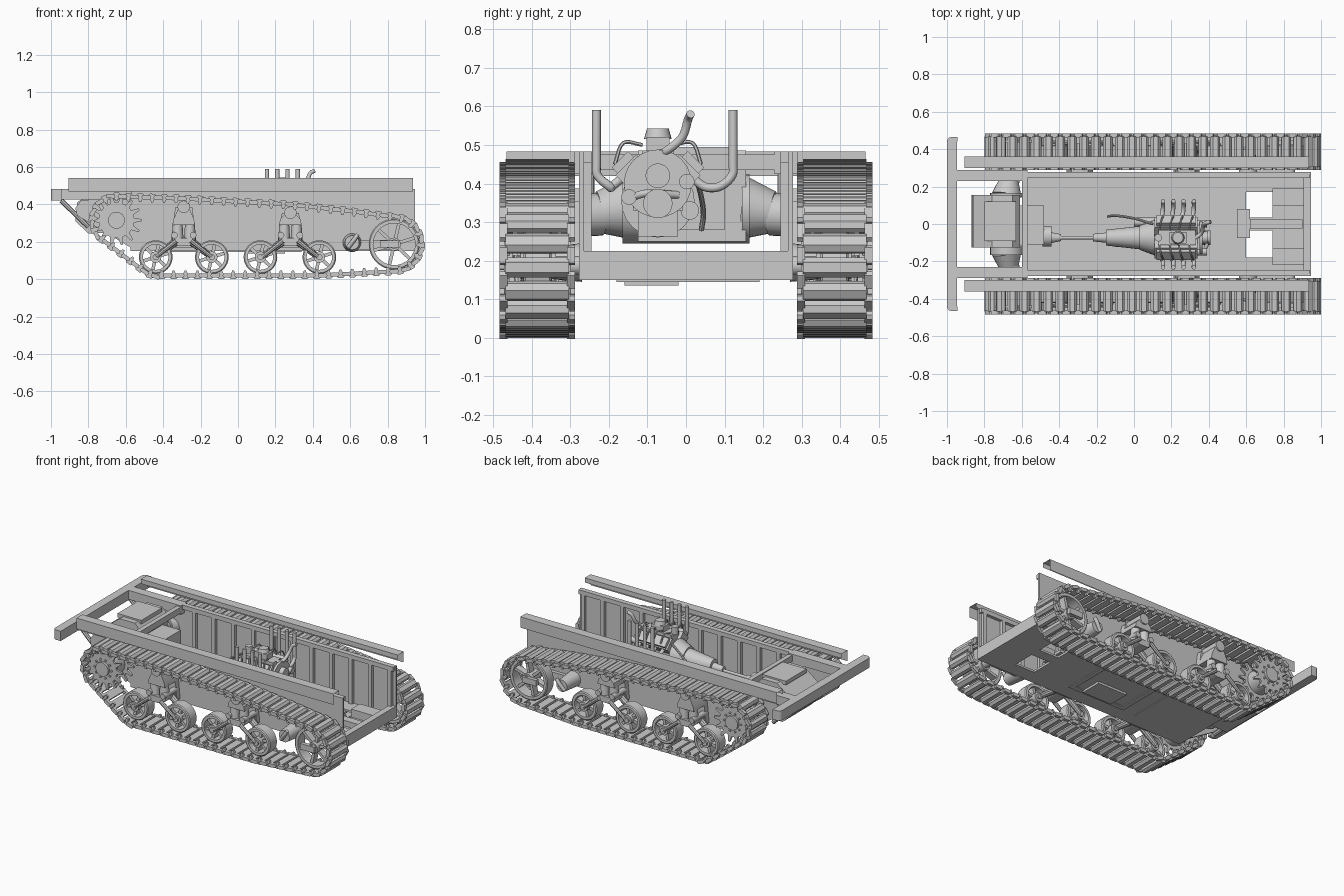
import bpy, bmesh, math
from mathutils import Vector, Matrix, geometry

def make(name, build, mirror=False):
    bm = bmesh.new()
    build(bm)
    bmesh.ops.recalc_face_normals(bm, faces=bm.faces)
    for f in bm.faces: f.smooth = True
    for e in bm.edges: e.smooth = e.calc_face_angle(0) < 0.6
    me = bpy.data.meshes.new(name)
    bm.to_mesh(me); bm.free()
    ob = bpy.data.objects.new(name, me)
    bpy.context.collection.objects.link(ob)
    if mirror:
        m = ob.modifiers.new("mirror", 'MIRROR')
        m.use_axis, m.use_mirror_merge = (False, True, False), False

def box(bm, x0, x1, y0, y1, z0, z1, rot=Matrix.Identity(4)):
    m = Matrix.Translation(((x0+x1)/2, (y0+y1)/2, (z0+z1)/2))
    bmesh.ops.create_cube(bm, size=1, matrix=m @ rot @ Matrix.Diagonal((x1-x0, y1-y0, z1-z0, 1)))

def cyl(bm, p0, p1, r0, r1=None, n=24):
    a, b = Vector(p0), Vector(p1)
    m = Matrix.Translation((a+b)/2) @ (b-a).to_track_quat('Z', 'Y').to_matrix().to_4x4()
    bmesh.ops.create_cone(bm, cap_ends=True, segments=n, radius1=r0,
                          radius2=r0 if r1 is None else r1, depth=(b-a).length, matrix=m)

def skin(bm, rows):
    for a, b in zip(rows, rows[1:]):
        for k in range(len(a)):
            l = (k+1) % len(a)
            bm.faces.new((a[k], a[l], b[l], b[k]))

def prism(bm, pts, y0, y1):
    """(x, z) outline extruded along y"""
    rows = [[bm.verts.new((x, y, z)) for x, z in pts] for y in (y0, y1)]
    skin(bm, rows)
    for r in rows: bm.faces.new(r)

def ring(bm, x, z, prof, n=32):
    """closed (r, y) profile turned about a y axis"""
    rows = [[bm.verts.new((x+r*math.cos(2*math.pi*i/n), y, z+r*math.sin(2*math.pi*i/n)))
             for r, y in prof] for i in range(n)]
    skin(bm, rows + rows[:1])

def tube(bm, pts, r, n=12, sub=5):
    """round pipe through points, smoothed"""
    P = [Vector(p) for p in pts]
    P = [2*P[0]-P[1]] + P + [2*P[-1]-P[-2]]
    path = [0.5*(2*b+(c-a)*t+(2*a-5*b+4*c-d)*t*t+(3*b-a-3*c+d)*t**3)
            for a, b, c, d in zip(P, P[1:], P[2:], P[3:]) for t in (s/sub for s in range(sub))] + [P[-2]]
    rows, prev, u = [], None, None
    for i, p in enumerate(path):
        t = (path[min(i+1, len(path)-1)]-path[max(i-1, 0)]).normalized()
        u = t.orthogonal().normalized() if prev is None else prev.rotation_difference(t) @ u
        v, prev = t.cross(u), t
        rows.append([bm.verts.new(p+r*(u*math.cos(k*2*math.pi/n)+v*math.sin(k*2*math.pi/n))) for k in range(n)])
    skin(bm, rows)
    bm.faces.new(rows[0]); bm.faces.new(rows[-1])

SPROCKET, IDLER = (-0.65, 0.315), (0.835, 0.187)
WHEELS, WZ, BOGIES = (-0.44, -0.14, 0.12, 0.435), 0.118, ((-0.29, 0.387), (0.28, 0.355))
YC, EY = -0.385, -0.073   # track centre, engine centre

# Track: links spaced along the belt wrapped round all the wheels
def track(bm):
    circles = [(*SPROCKET, 0.128), (*IDLER, 0.145)] + [(x, WZ, 0.098) for x in WHEELS]
    circles += [(x, z, 0.044) for x, z in BOGIES] + [(0.6, 0.32, 0.044)]
    pts = [Vector((x+r*math.cos(a*math.pi/60), z+r*math.sin(a*math.pi/60)))
           for x, z, r in circles for a in range(120)]
    loop = [pts[i] for i in geometry.convex_hull_2d(pts)]
    if sum(a.x*b.y-a.y*b.x for a, b in zip(loop, loop[1:]+loop[:1])) < 0:
        loop.reverse()
    seg = [(a, b, (b-a).length) for a, b in zip(loop, loop[1:]+loop[:1])]
    total = sum(s[2] for s in seg)
    n = round(total/0.064)
    pad = [(-0.025, -0.009), (0.025, -0.009), (0.026, 0.006), (0.013, 0.02), (-0.013, 0.02), (-0.026, 0.006)]
    joint = [(0.012, -0.011), (0.052, -0.011), (0.058, 0), (0.052, 0.011), (0.012, 0.011), (0.006, 0)]
    guide = [(-0.012, -0.008), (0.012, -0.008), (0.005, -0.026), (-0.005, -0.026)]
    for i in range(n):
        d, k = total*(i+0.5)/n, 0
        while d > seg[k][2]:
            d -= seg[k][2]; k += 1
        t = (seg[k][1]-seg[k][0]).normalized()
        c, o = seg[k][0]+t*d, Vector((t.y, -t.x))
        for shape, y0, y1 in ((pad, -0.468, -0.304), (joint, -0.483, -0.463), (joint, -0.308, -0.288),
                              (guide, -0.472, -0.458), (guide, -0.312, -0.298)):
            prism(bm, [tuple(c+t*u+o*v) for u, v in shape], y0, y1)
make("track", track, True)

# Spoked wheels
def spoked(bm, x, z, r, rim, w, hub, n=6):
    ring(bm, x, z, [(r, YC-w+0.005), (r, YC+w-0.005), (r-0.006, YC+w), (rim, YC+w), (rim, YC-w), (r-0.006, YC-w)])
    cyl(bm, (x, YC-w-0.008, z), (x, YC+w+0.012, z), hub)
    cyl(bm, (x, YC-w-0.018, z), (x, YC+w+0.022, z), hub*0.55, n=12)
    for i in range(n):
        a = 2*math.pi*i/n+0.3
        cx, cz, h = x+math.cos(a)*(hub+rim)/2, z+math.sin(a)*(hub+rim)/2, (rim-hub)/2+0.007
        box(bm, cx-h, cx+h, YC-w*0.6, YC+w*0.6, cz-0.009, cz+0.009, Matrix.Rotation(-a, 4, 'Y'))
make("road_wheels", lambda bm: [spoked(bm, x, WZ, 0.09, 0.068, 0.038, 0.03) for x in WHEELS], True)
make("idler_wheel", lambda bm: spoked(bm, *IDLER, 0.136, 0.112, 0.036, 0.035), True)
make("return_rollers", lambda bm: [cyl(bm, (x, -0.43, z), (x, -0.29, z), 0.033) for x, z in BOGIES], True)

# Drive sprocket with two toothed plates
def sprocket(bm):
    x, z = SPROCKET
    teeth = [(x+r*math.cos((i+f)*math.pi/7), z+r*math.sin((i+f)*math.pi/7))
             for i in range(14) for f, r in ((-0.3, 0.095), (-0.1, 0.135), (0.1, 0.135), (0.3, 0.095))]
    for y in (-0.45, -0.335):
        prism(bm, teeth, y, y+0.014)
    cyl(bm, (x, -0.445, z), (x, -0.29, z), 0.075)
    cyl(bm, (x, -0.465, z), (x, -0.44, z), 0.045)
    for a in (i*math.pi/5 for i in range(10)):
        bx, bz = x+0.06*math.cos(a), z+0.06*math.sin(a)
        cyl(bm, (bx, -0.457, bz), (bx, -0.44, bz), 0.007, n=6)
make("drive_sprocket", sprocket, True)

# Suspension bogies: bracket, twin springs, swing arms
def bogies(bm):
    for x, z in BOGIES:
        prism(bm, [(x-0.07, 0.17), (x+0.07, 0.17), (x+0.06, 0.27), (x+0.045, z), (x-0.045, z), (x-0.06, 0.27)], -0.31, -0.27)
        prism(bm, [(x-0.06, 0.29), (x+0.06, 0.29), (x+0.055, 0.32), (x+0.03, z-0.01), (x-0.03, z-0.01), (x-0.055, 0.32)], -0.42, -0.3)
        prism(bm, [(x-0.06, 0.2), (x-0.03, 0.18), (x+0.03, 0.18), (x+0.06, 0.2), (x+0.06, 0.22), (x-0.06, 0.22)], -0.42, -0.3)
        for s in (-1, 1):
            cyl(bm, (x+s*0.033, YC, 0.21), (x+s*0.033, YC, 0.30), 0.032, 0.026, 16)
            cyl(bm, (x+s*0.05, -0.43, 0.235), (x+s*0.05, -0.3, 0.235), 0.018, n=12)
            cyl(bm, (x+s*0.03, -0.33, 0.21), (x+s*0.15, -0.33, WZ), 0.022, 0.016, 10)
            cyl(bm, (x+s*0.04, -0.435, 0.205), (x+s*0.15, -0.435, WZ), 0.013, 0.01, 8)
make("suspension_bogie", bogies, True)

def idler_mount(bm):
    box(bm, 0.76, 0.86, -0.45, -0.425, 0.17, 0.208)
    cyl(bm, (0.835, -0.44, 0.187), (0.835, -0.27, 0.187), 0.025)
    cyl(bm, (0.61, -0.40, 0.195), (0.61, -0.27, 0.195), 0.038, 0.05)
    tube(bm, [(0.59, -0.4, 0.17), (0.62, -0.41, 0.21), (0.64, -0.41, 0.24)], 0.012)
    box(bm, 0.6, 0.84, -0.3, -0.27, 0.16, 0.21)
make("idler_mount", idler_mount, True)

# Hull walls with inner ribs, floor with openings and hatch frame
def walls(bm):
    box(bm, -0.575, 0.945, -0.277, -0.265, 0.15, 0.483)
    for i in range(11):
        box(bm, -0.5+i*0.14, -0.475+i*0.14, -0.265, -0.245, 0.165, 0.47)
    box(bm, -0.57, 0.94, -0.265, -0.245, 0.455, 0.483)
    prism(bm, [(-0.575, 0.17), (-0.86, 0.34), (-0.87, 0.38), (-0.84, 0.42), (-0.575, 0.45)], -0.275, -0.262)
make("hull_wall", walls, True)

def floor(bm):
    for x0, x1 in ((-0.575, 0.60), (0.74, 0.945)):
        box(bm, x0, x1, -0.275, 0.275, 0.15, 0.163)
    for y0, y1 in ((-0.275, -0.18), (-0.035, 0.035), (0.17, 0.275)):
        box(bm, 0.59, 0.75, y0, y1, 0.15, 0.163)
    box(bm, 0.55, 0.62, -0.075, 0.08, 0.163, 0.18)
    box(bm, 0.62, 0.90, -0.025, 0.025, 0.163, 0.2)
    box(bm, -0.44, -0.16, -0.18, 0.19, 0.146, 0.15)
    for a in ((-0.07, 0.34, -0.18, -0.15), (-0.07, 0.34, 0.16, 0.19), (-0.07, -0.04, -0.18, 0.19), (0.31, 0.34, -0.18, 0.19)):
        box(bm, *a, 0.145, 0.166)
    box(bm, 0.04, 0.25, -0.16, -0.02, 0.136, 0.15)
    box(bm, 0.905, 0.945, -0.275, 0.27, 0.155, 0.225)
    for y in (-0.22, 0.10):
        box(bm, 0.74, 0.91, y, y+0.09, 0.16, 0.215)
make("hull_floor", floor)

# Open channel rails above the tracks
def rail(bm):
    prof = [(-0.36, 0.47), (-0.36, 0.54), (-0.30, 0.54), (-0.30, 0.51)]
    a, b = [[bm.verts.new((x, y, z)) for y, z in prof] for x in (-0.905, 0.935)]
    for i in range(3):
        bm.faces.new((a[i], a[i+1], b[i+1], b[i]))
make("side_rail", rail, True)

# Bumper with rounded ends, nose frame and struts
def bumper(bm):
    box(bm, -1, -0.945, -0.44, 0, 0.42, 0.483)
    box(bm, -0.975, -0.945, -0.465, -0.44, 0.42, 0.483)
    cyl(bm, (-0.975, -0.44, 0.42), (-0.975, -0.44, 0.483), 0.025)
make("bumper", bumper, True)

def nose(bm):
    box(bm, -0.95, -0.57, -0.29, -0.23, 0.425, 0.483)
    box(bm, -0.60, -0.57, -0.27, 0, 0.435, 0.475)
    cyl(bm, (-0.945, -0.25, 0.42), (-0.80, -0.25, 0.28), 0.013, n=8)
make("nose_frame", nose, True)

# Final drive with axle tubes, propeller shaft and gearbox
def drive(bm):
    prism(bm, [(-0.61, 0.25), (-0.61, 0.44), (-0.65, 0.485), (-0.76, 0.485), (-0.86, 0.41), (-0.87, 0.31), (-0.80, 0.245)], -0.125, 0.155)
    box(bm, -0.80, -0.63, -0.09, 0.12, 0.47, 0.495)
    box(bm, -0.62, -0.48, -0.11, 0.10, 0.28, 0.40)
    cyl(bm, (-0.49, -0.065, 0.33), (-0.44, -0.065, 0.33), 0.055)
    for s in (-1, 1):
        cyl(bm, (-0.68, 0.015+s*0.13, 0.335), (-0.68, s*0.165, 0.335), 0.09)
        cyl(bm, (-0.68, s*0.155, 0.335), (-0.67, s*0.225, 0.325), 0.08, 0.055)
        cyl(bm, (-0.67, s*0.22, 0.32), (-0.65, s*0.30, 0.315), 0.055)
make("final_drive", drive)

def shaft(bm):
    for x0, x1, z, r0, r1 in ((-0.45, -0.39, 0.332, 0.03, 0.018), (-0.4, -0.19, 0.336, 0.009, 0.009), (-0.22, -0.14, 0.341, 0.02, 0.028),
                              (-0.15, 0.03, 0.347, 0.042, 0.062), (0.03, 0.11, 0.355, 0.065, 0.095)):
        cyl(bm, (x0, EY, z), (x1, EY, z), r0, r1)
    box(bm, -0.1, 0.02, EY-0.05, EY+0.05, 0.28, 0.32)
make("gearbox_and_shaft", shaft)

# Engine: block, tilted banks, pan, intake, pulleys, leads
def engine(bm):
    for w, x0, x1, z0, z1 in ((0.065, 0.1, 0.35, 0.33, 0.42), (0.052, 0.11, 0.34, 0.262, 0.335), (0.04, 0.13, 0.33, 0.41, 0.485), (0.03, 0.19, 0.28, 0.48, 0.52)):
        box(bm, x0, x1, EY-w, EY+w, z0, z1)
    for s in (-1, 1):
        R = Matrix.Rotation(-s*math.radians(45), 4, 'X')
        box(bm, 0.11, 0.34, EY+s*0.055-0.038, EY+s*0.055+0.038, 0.38, 0.46, R)
        box(bm, 0.12, 0.33, EY+s*0.088-0.03, EY+s*0.088+0.03, 0.437, 0.467, R)
        for x in (0.155, 0.21, 0.26, 0.315):
            tube(bm, [(x-0.02, EY+s*0.04, 0.50), (x-0.01, EY+s*0.09, 0.505), (x, EY+s*0.112, 0.45)], 0.005, 6)
    cyl(bm, (0.235, EY, 0.515), (0.235, EY, 0.543), 0.036, 0.028)
    cyl(bm, (0.13, EY, 0.48), (0.13, EY, 0.53), 0.02)
    for x0, x1, y, z, r in ((0.35, 0.365, EY, 0.40, 0.088), (0.36, 0.395, EY, 0.42, 0.032), (0.35, 0.41, EY, 0.348, 0.038),
                            (0.34, 0.39, -0.148, 0.365, 0.02), (0.34, 0.39, 0.002, 0.405, 0.02), (0, 0.12, 0.01, 0.33, 0.024)):
        cyl(bm, (x0, y, z), (x1, y, z), r)
make("engine", engine)

# Eight upswept exhaust pipes, coolant hoses and cable
def pipes(bm):
    for x in (0.155, 0.21, 0.265, 0.32):
        for s, y in ((-1, -0.232), (1, 0.122)):
            tube(bm, [(x-0.01, EY+s*0.085, 0.42), (x-0.005, EY+s*0.12, 0.392), (x, y-s*0.035, 0.392),
                      (x, y-s*0.003, 0.42), (x, y, 0.46), (x, y, 0.59)], 0.0115)
    tube(bm, [(0.33, EY, 0.475), (0.36, -0.05, 0.485), (0.37, -0.01, 0.52), (0.385, 0.005, 0.565), (0.41, 0.012, 0.58)], 0.011)
    tube(bm, [(0.36, -0.02, 0.37), (0.39, -0.10, 0.375), (0.37, -0.15, 0.36)], 0.01)
    tube(bm, [(0.1, 0.0, 0.45), (0.0, 0.03, 0.40), (-0.10, 0.045, 0.33), (-0.14, 0.04, 0.28)], 0.007, 8)
make("exhaust_pipes", pipes)
